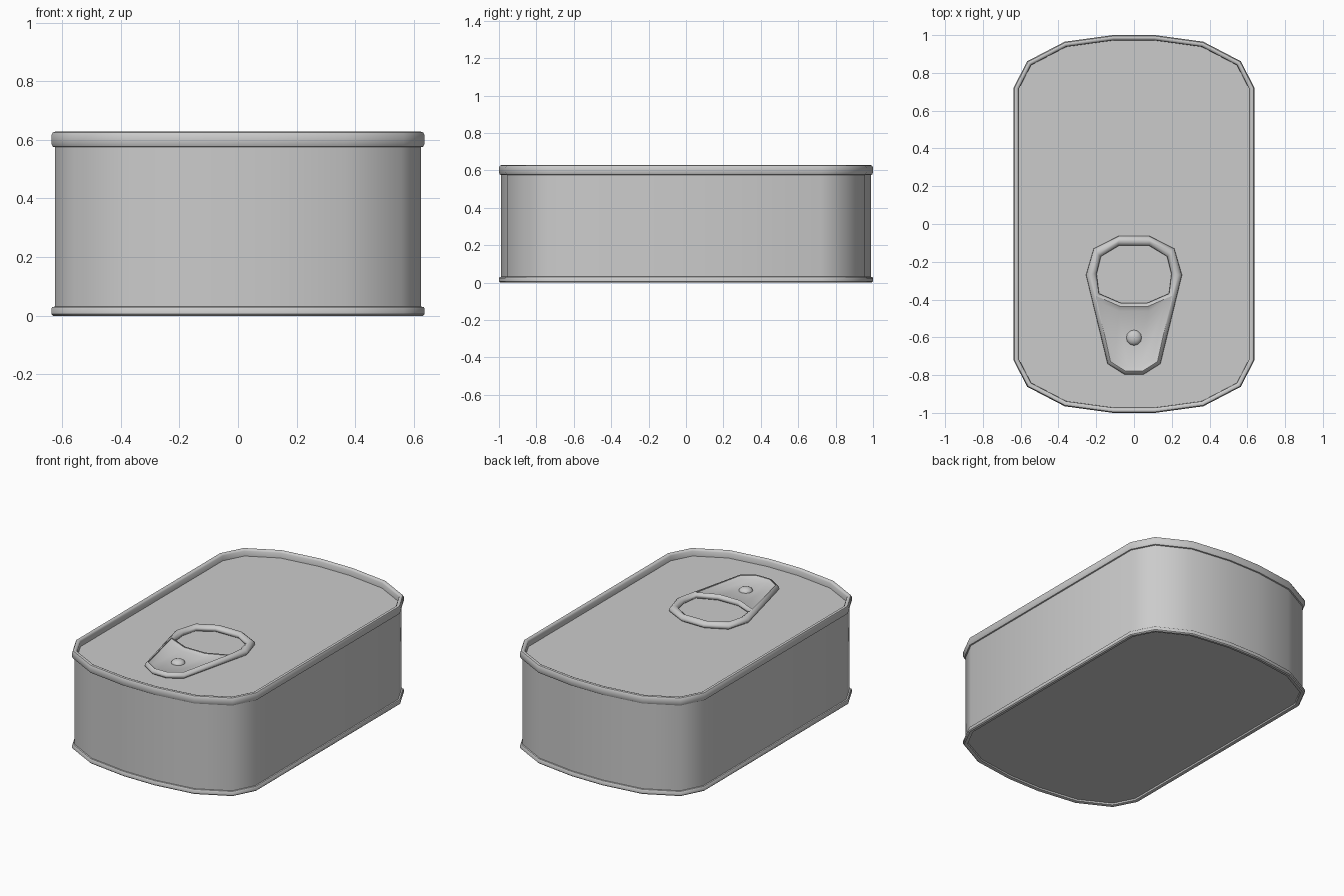
import bpy, bmesh, math
from mathutils import Vector

if "Cube" in bpy.data.objects:
    bpy.data.objects.remove(bpy.data.objects["Cube"])


def mirror_x(half):
    # half runs counter-clockwise on the +x side; the rest is its mirror image
    return [Vector(p) for p in half] + [Vector((-x, y)) for x, y in reversed(half)]


def offset(loop, d):
    # mitred inward offset of a counter-clockwise outline
    out, n = [], len(loop)
    for i, p in enumerate(loop):
        a = (p - loop[i - 1]).normalized()
        b = (loop[(i + 1) % n] - p).normalized()
        na, nb = Vector((-a.y, a.x)), Vector((-b.y, b.x))
        out.append(p + (na + nb) * (d / (1 + na.dot(nb))))
    return out


def add_loop(bm, loop, z):
    return [bm.verts.new((p.x, p.y, z)) for p in loop]


def bridge(bm, a, b):
    n = len(a)
    return [bm.faces.new((a[i], a[(i + 1) % n], b[(i + 1) % n], b[i])) for i in range(n)]


def finish(bm, name, angle):
    bmesh.ops.recalc_face_normals(bm, faces=bm.faces[:])
    me = bpy.data.meshes.new(name)
    bm.to_mesh(me)
    bm.free()
    ob = bpy.data.objects.new(name, me)
    bpy.context.collection.objects.link(ob)
    bpy.ops.object.select_all(action='DESELECT')
    ob.select_set(True)
    bpy.context.view_layer.objects.active = ob
    bpy.ops.object.shade_smooth_by_angle(angle=math.radians(angle))
    return ob


# Can: 16-sided outline lofted through beads, wall and recessed end panels
quarter = [(0.637, 0.723), (0.565, 0.862), (0.367, 0.965), (0.11, 1.0)]
can_outline = mirror_x([(x, -y) for x, y in reversed(quarter)] + quarter)
profile = [(0.028, 0.012), (0.025, 0.003), (0.018, 0.0), (0.006, 0.0), (0.0, 0.006),
           (0.0, 0.024), (0.004, 0.03), (0.012, 0.031),
           (0.012, 0.575), (0.005, 0.577), (0.0, 0.588), (0.0, 0.615), (0.005, 0.625),
           (0.013, 0.628), (0.022, 0.625), (0.027, 0.617), (0.028, 0.585)]
bm = bmesh.new()
loops = [add_loop(bm, offset(can_outline, d), z) for d, z in profile]
for a, b in zip(loops, loops[1:]):
    bridge(bm, a, b)
bm.faces.new(loops[0])
bm.faces.new(loops[-1])
finish(bm, "can", 42)

# Pull tab: rounded ring around a finger hole with a dished nose
outer = mirror_x([(0.05, -0.797), (0.14, -0.74), (0.254, -0.27), (0.213, -0.13), (0.08, -0.063)])
hole = mirror_x([(0.07, -0.418), (0.185, -0.368), (0.198, -0.265), (0.175, -0.172), (0.08, -0.115)])
bm = bmesh.new()
section = [(outer, 0.01, 0.587), (outer, 0.0, 0.597), (outer, 0.002, 0.61), (outer, 0.018, 0.623),
           (hole, -0.018, 0.623), (hole, -0.003, 0.612), (hole, 0.0, 0.6), (hole, -0.01, 0.587)]
rings = [add_loop(bm, offset(o, d), z) for o, d, z in section]
strips = [bridge(bm, a, b) for a, b in zip(rings, rings[1:] + rings[:1])]
n = len(outer)
nose = [strips[3][i] for i in (0, n - 2, n - 1)]
for width, drop in ((0.018, -0.006), (0.025, -0.014)):
    bmesh.ops.inset_region(bm, faces=nose, thickness=width, use_even_offset=True)
    for v in {v for f in nose for v in f.verts}:
        v.co.z += drop
finish(bm, "pull_tab", 60)

# Rivet holding the tab to the lid
bm = bmesh.new()
bmesh.ops.create_uvsphere(bm, u_segments=12, v_segments=8, radius=0.042)
for v in bm.verts:
    v.co = Vector((v.co.x, v.co.y - 0.602, v.co.z * 0.6 + 0.6))
finish(bm, "rivet", 60)
